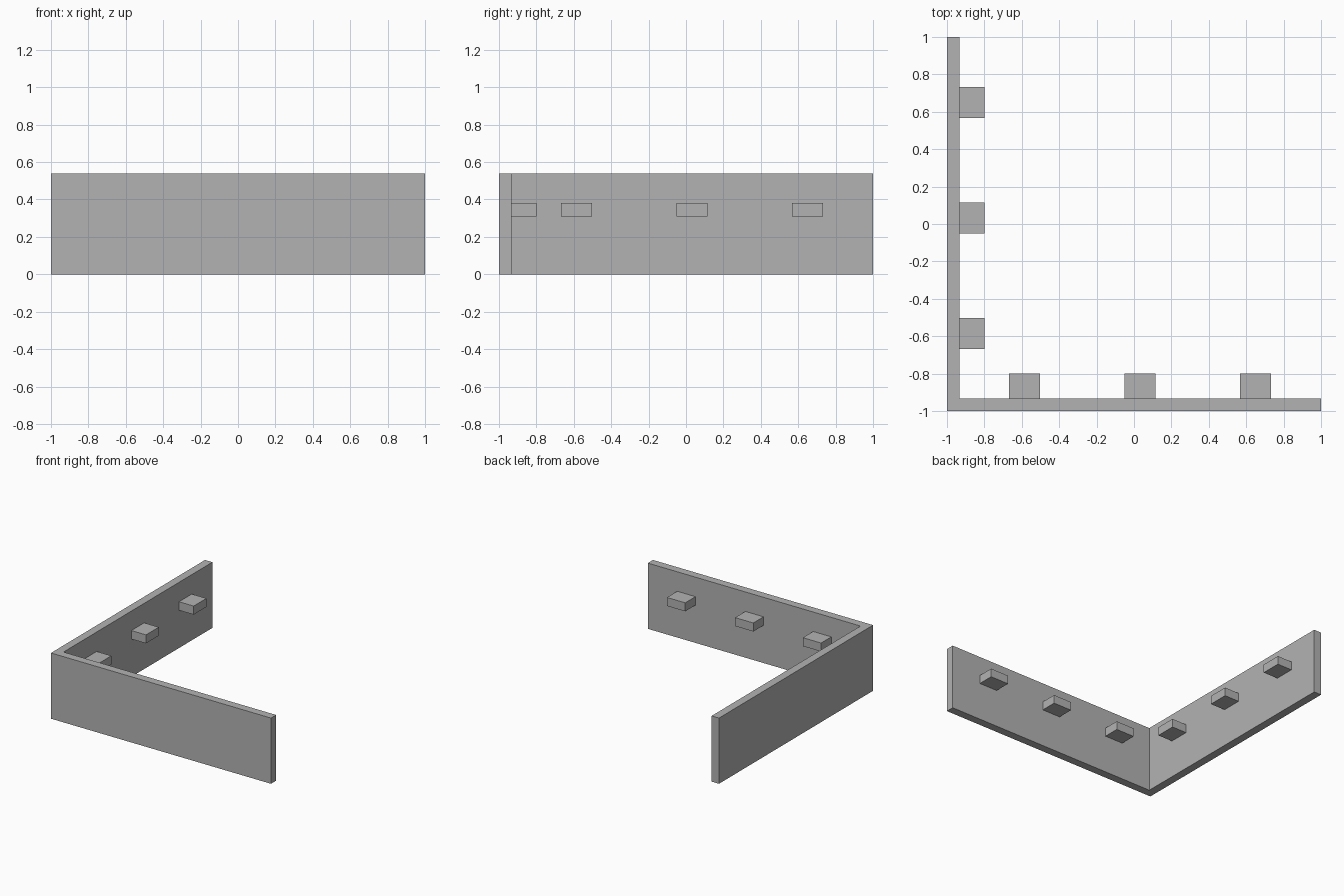
import bpy
import bmesh

if "Cube" in bpy.data.objects:
    bpy.data.objects.remove(bpy.data.objects["Cube"], do_unlink=True)

grey = bpy.data.materials.new("plain grey")
grey.use_nodes = True
colour = (0.45, 0.45, 0.45, 1)
grey.diffuse_color = colour
grey.node_tree.nodes["Principled BSDF"].inputs["Base Color"].default_value = colour

HEIGHT = 0.54
INNER = -0.933      # inner face of both walls
PEG_END = -0.8      # free end of the pegs
PEG_Z = (0.31, 0.38)
PEG_WIDTH = 0.166


def prism(name, outline, z0, z1):
    """Extrude a flat outline from z0 up to z1."""
    bm = bmesh.new()
    base = bm.faces.new([bm.verts.new((x, y, z0)) for x, y in outline])
    grown = bmesh.ops.extrude_face_region(bm, geom=[base], use_keep_orig=True)
    top = [v for v in grown["geom"] if isinstance(v, bmesh.types.BMVert)]
    bmesh.ops.translate(bm, verts=top, vec=(0, 0, z1 - z0))
    bmesh.ops.recalc_face_normals(bm, faces=bm.faces)
    mesh = bpy.data.meshes.new(name)
    bm.to_mesh(mesh)
    bm.free()
    mesh.materials.append(grey)
    obj = bpy.data.objects.new(name, mesh)
    bpy.context.collection.objects.link(obj)
    return obj


# Two walls meeting in one corner
prism("corner_walls", [(-1, -1), (1, -1), (1, INNER), (INNER, INNER),
                       (INNER, 1), (-1, 1)], 0, HEIGHT)

# Three pegs on the inside of each wall, the second row swapping x and y
for i, start in enumerate((-0.668, -0.052, 0.567), 1):
    end = start + PEG_WIDTH
    outline = [(start, INNER), (end, INNER), (end, PEG_END), (start, PEG_END)]
    prism(f"front_wall_peg_{i}", outline, *PEG_Z)
    prism(f"side_wall_peg_{i}", [(y, x) for x, y in outline], *PEG_Z)
